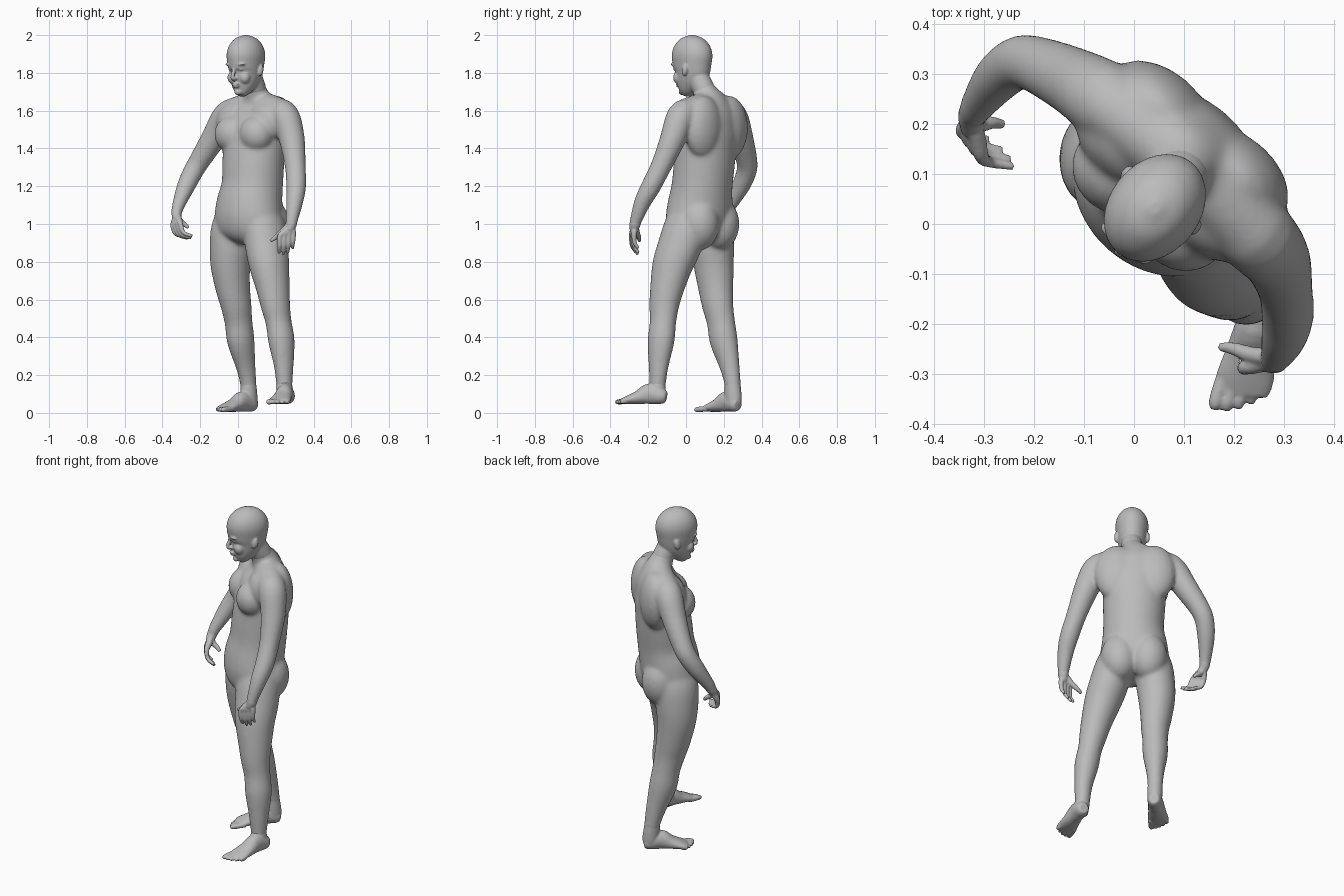
import bpy, bmesh, math
from mathutils import Vector, Matrix

cube = bpy.data.objects.get("Cube")
if cube:
    bpy.data.objects.remove(cube, do_unlink=True)

skin_mat = bpy.data.materials.new("grey skin")
skin_mat.use_nodes = True
GREY = (0.5, 0.5, 0.5, 1)
skin_mat.diffuse_color = GREY
skin_mat.node_tree.nodes["Principled BSDF"].inputs["Base Color"].default_value = GREY

UP = Vector((0, 0, 1))


class Frame:
    """Local frame: u = the figure's left, v = backward, z = up."""
    def __init__(self, x, y, degrees):
        self.origin = Vector((x, y, 0))
        self.turn = Matrix.Rotation(math.radians(-degrees), 4, 'Z')
        self.back = self.turn @ Vector((0, 1, 0))

    def at(self, u, v, z):
        return self.origin + self.turn @ Vector((u, v, z))


def smooth_path(points, steps=4):
    """Catmull-Rom interpolation through centre and radius values."""
    pts = [Vector(p) for p in points]
    pts = [2 * pts[0] - pts[1]] + pts + [2 * pts[-1] - pts[-2]]
    out = []
    for p0, p1, p2, p3 in zip(pts, pts[1:], pts[2:], pts[3:]):
        for k in range(steps):
            t = k / steps
            out.append(p1 + (p2 - p0) * t / 2 + (2 * p0 - 5 * p1 + 4 * p2 - p3) * t * t / 2
                       + (3 * p1 - p0 - 3 * p2 + p3) * t ** 3 / 2)
    return out + [pts[-2]]


def loft(bm, points, depth_axis, sides=20):
    """Tube with elliptical rings; each point is x, y, z, half width, half depth."""
    path = smooth_path(points)
    centres = [Vector(p[:3]) for p in path]
    rings = []
    for i, (c, p) in enumerate(zip(centres, path)):
        tangent = (centres[min(i + 1, len(path) - 1)] - centres[max(i - 1, 0)]).normalized()
        side = depth_axis.cross(tangent).normalized()
        depth = tangent.cross(side)
        angles = [math.tau * k / sides for k in range(sides)]
        rings.append([bm.verts.new(c + side * p[3] * math.cos(a) + depth * p[4] * math.sin(a))
                      for a in angles])
    for lower, upper in zip(rings, rings[1:]):
        for k in range(sides):
            n = (k + 1) % sides
            bm.faces.new((lower[k], lower[n], upper[n], upper[k]))
    bm.faces.new(rings[0][::-1])
    bm.faces.new(rings[-1])


def round_loft(bm, points, depth_axis, sides=16):
    loft(bm, [(*p, p[-1]) for p in points], depth_axis, sides)


def ellipsoid(bm, frame, u, v, z, size, tilt=0):
    matrix = (Matrix.Translation(frame.at(u, v, z)) @ frame.turn
              @ Matrix.Rotation(tilt, 4, 'X') @ Matrix.Diagonal((*size, 1)))
    bmesh.ops.create_uvsphere(bm, u_segments=20, v_segments=14, radius=1, matrix=matrix)


def make_skin(name, bm, voxel, iterations):
    """Fuse the overlapping volumes into one soft surface."""
    bmesh.ops.recalc_face_normals(bm, faces=bm.faces[:])
    mesh = bpy.data.meshes.new(name)
    bm.to_mesh(mesh)
    bm.free()
    mesh.materials.append(skin_mat)
    obj = bpy.data.objects.new(name, mesh)
    bpy.context.collection.objects.link(obj)
    remesh = obj.modifiers.new("fuse", 'REMESH')
    remesh.mode = 'VOXEL'
    remesh.voxel_size = voxel
    remesh.use_smooth_shade = True
    relax = obj.modifiers.new("relax", 'SMOOTH')
    relax.factor = 0.5
    relax.iterations = iterations


body = Frame(0.09, 0.118, 41)
hips = Frame(0.055, 0.068, 41)
head = Frame(0.04, 0.03, 39)

# Torso and lower neck
bm = bmesh.new()
loft(bm, [
    (.055, .075, .9, .11, .07), (.055, .068, .95, .18, .135), (.055, .068, 1.02, .192, .16),
    (.06, .075, 1.1, .184, .164), (.075, .085, 1.2, .168, .156), (.08, .095, 1.3, .17, .155),
    (.085, .105, 1.4, .175, .15), (.092, .118, 1.5, .18, .14), (.1, .13, 1.58, .18, .115),
    (.1, .125, 1.64, .12, .085), (.094, .104, 1.69, .068, .066), (.075, .07, 1.76, .05, .05),
], body.back, 32)
for s in (-1, 1):
    ellipsoid(bm, body, s * .087, -.088, 1.475, (.095, .088, .098))         # breast
    ellipsoid(bm, body, s * .11, -.025, 1.54, (.12, .09, .11))              # upper chest
    ellipsoid(bm, body, s * .1, .056, 1.51, (.125, .082, .17))              # shoulder blade
    ellipsoid(bm, hips, s * .08, .074, 1, (.105, .108, .14))                # buttock

# Shoulder girdle sloping up to the neck
round_loft(bm, [(.25, -.025, 1.58, .074), (.18, .05, 1.605, .078), (.1, .13, 1.625, .08),
                (.02, .19, 1.605, .078), (-.06, .248, 1.58, .074)], body.back, 20)

# Legs
left_leg = [(.11, .015, 1.12, .07, .09), (.14, -.005, .99, .1, .12), (.152, -.035, .88, .108, .122),
            (.165, -.072, .78, .102, .112), (.185, -.1, .66, .086, .094), (.198, -.115, .57, .076, .082),
            (.215, -.122, .48, .066, .073), (.23, -.132, .38, .067, .074), (.242, -.145, .25, .05, .056),
            (.245, -.15, .15, .042, .044), (.247, -.155, .09, .038, .042)]
right_leg = [(0, .12, 1.12, .07, .09), (-.03, .135, .99, .1, .12), (-.037, .14, .88, .108, .12),
             (-.04, .147, .78, .102, .11), (-.027, .158, .66, .088, .097), (-.01, .168, .57, .078, .087),
             (.003, .185, .48, .07, .078), (.015, .2, .38, .069, .078), (.04, .23, .25, .05, .057),
             (.055, .247, .15, .042, .044), (.06, .25, .06, .038, .042)]
for leg in (left_leg, right_leg):
    loft(bm, leg, body.back, 24)

# Arms
left_arm = [(.2, .02, 1.59, .07), (.248, -.025, 1.57, .078), (.285, -.07, 1.45, .069),
            (.303, -.13, 1.31, .056), (.308, -.185, 1.2, .053), (.3, -.228, 1.12, .046),
            (.285, -.265, 1.02, .033), (.28, -.272, .99, .03)]
right_arm = [(0, .2, 1.59, .07), (-.058, .248, 1.57, .078), (-.125, .288, 1.46, .068),
             (-.2, .321, 1.34, .057), (-.236, .321, 1.28, .054), (-.275, .29, 1.2, .049),
             (-.315, .235, 1.1, .035), (-.325, .215, 1.06, .03)]
for arm in (left_arm, right_arm):
    round_loft(bm, arm, body.back, 20)
make_skin("body", bm, .008, 20)

# Feet: one shape, placed twice; inner is the side of the big toe
foot_rings = [(0, .04, .026, .03), (.025, .045, .038, .042), (.09, .058, .043, .055),
              (.15, .039, .05, .037), (.21, .025, .058, .022), (.24, .018, .052, .014)]
for name, frame, sole, inner, leg in (("left_foot", Frame(.27, -.105, 13), .043, -1, left_leg),
                                      ("right_foot", Frame(.09, .277, 47), .002, 1, right_leg)):
    bm = bmesh.new()
    loft(bm, [(*frame.at(0, -d, z + sole), a, b) for d, z, a, b in foot_rings], UP, 20)
    ankle, base = leg[-2:]
    loft(bm, [(*ankle[:2], ankle[2] + .04, .034, .037), (*ankle[:3], .041, .043),
              (*base[:2], sole + .07, .041, .048), (*base[:2], sole + .03, .036, .04)], body.back, 20)
    for k in range(5):
        u = inner * (.047 - .023 * k)
        r = .015 - .001 * k
        tip = .285 - .003 * k * k
        round_loft(bm, [(*frame.at(u * .9, -.2, sole + .02), r),
                        (*frame.at(u, -tip + .02, sole + .016), r),
                        (*frame.at(u, -tip, sole + .012), r * .6)], UP, 10)
    make_skin(name, bm, .005, 5)


# Hands: wrist, palm, four curled fingers and a thumb
def make_hand(name, arm, first, last, bend, tip, thumb):
    first, last, bend, tip = map(Vector, (first, last, bend, tip))
    forearm, wrist = Vector(arm[-2][:3]), Vector(arm[-1][:3])
    axis = body.back + UP / 3
    bm = bmesh.new()
    round_loft(bm, [(*forearm.lerp(wrist, -.2), .025), (*forearm.lerp(wrist, .4), .03), (*wrist, .028),
                    (*wrist.lerp((first + last) / 2, .5), .022)], axis, 16)
    for k in range(4):
        knuckle = first.lerp(last, k / 3)
        reach = (.9, 1, .95, .75)[k]
        round_loft(bm, [(*wrist.lerp(knuckle, .05), .016), (*wrist.lerp(knuckle, .6), .018),
                        (*knuckle, .0145), (*(knuckle + bend * reach), .0115),
                        (*(knuckle + tip * reach), .008)], axis, 10)
    round_loft(bm, thumb, axis, 10)
    make_skin(name, bm, .004, 4)


make_hand("left_hand", left_arm, (.222, -.288, .935), (.293, -.275, .945),
          (-.002, .003, -.055), (-.006, .03, -.1),
          [(.275, -.268, 1, .018), (.235, -.262, .96, .017), (.2, -.25, .93, .013), (.172, -.246, .91, .009)])
make_hand("right_hand", right_arm, (-.305, .135, 1), (-.343, .185, .985),
          (.018, -.012, -.05), (.07, -.022, -.07),
          [(-.322, .205, 1.06, .017), (-.31, .2, 1.02, .017), (-.285, .203, 1, .013), (-.262, .2, .98, .009)])

# Head: skull rings and upper neck, then face features
bm = bmesh.new()
skull = [(-.045, 1.683, .025, .025), (-.032, 1.71, .05, .05), (-.016, 1.75, .067, .078),
         (.002, 1.8, .079, .101), (.003, 1.85, .087, .113), (.003, 1.9, .091, .117),
         (.003, 1.945, .08, .101), (.003, 1.982, .052, .064), (.003, 2, .012, .014)]
loft(bm, [(*head.at(0, v, z), a, b) for v, z, a, b in skull], head.back, 32)
loft(bm, [(.1, .115, 1.64, .05, .05), (.094, .1, 1.7, .058, .058), (.07, .06, 1.78, .056, .06)],
     body.back, 24)
round_loft(bm, [(*head.at(0, -.096, 1.835), .008), (*head.at(0, -.102, 1.805), .01),
                (*head.at(0, -.112, 1.775), .011), (*head.at(0, -.09, 1.762), .009)], UP, 12)
ellipsoid(bm, head, 0, -.088, 1.74, (.023, .012, .007))                     # upper lip
ellipsoid(bm, head, 0, -.084, 1.727, (.02, .012, .007))                     # lower lip
ellipsoid(bm, head, 0, -.064, 1.698, (.022, .017, .016))                    # chin
for s in (-1, 1):
    ellipsoid(bm, head, s * .011, -.097, 1.77, (.008, .011, .007))          # nostril
    ellipsoid(bm, head, s * .034, -.089, 1.845, (.03, .016, .008))          # brow
    ellipsoid(bm, head, s * .034, -.082, 1.82, (.014, .012, .009))          # eye
    ellipsoid(bm, head, s * .038, -.056, 1.775, (.032, .03, .035))          # cheek
    ellipsoid(bm, head, s * .086, .022, 1.815, (.012, .018, .032), -.2)     # ear
make_skin("head", bm, .005, 6)
